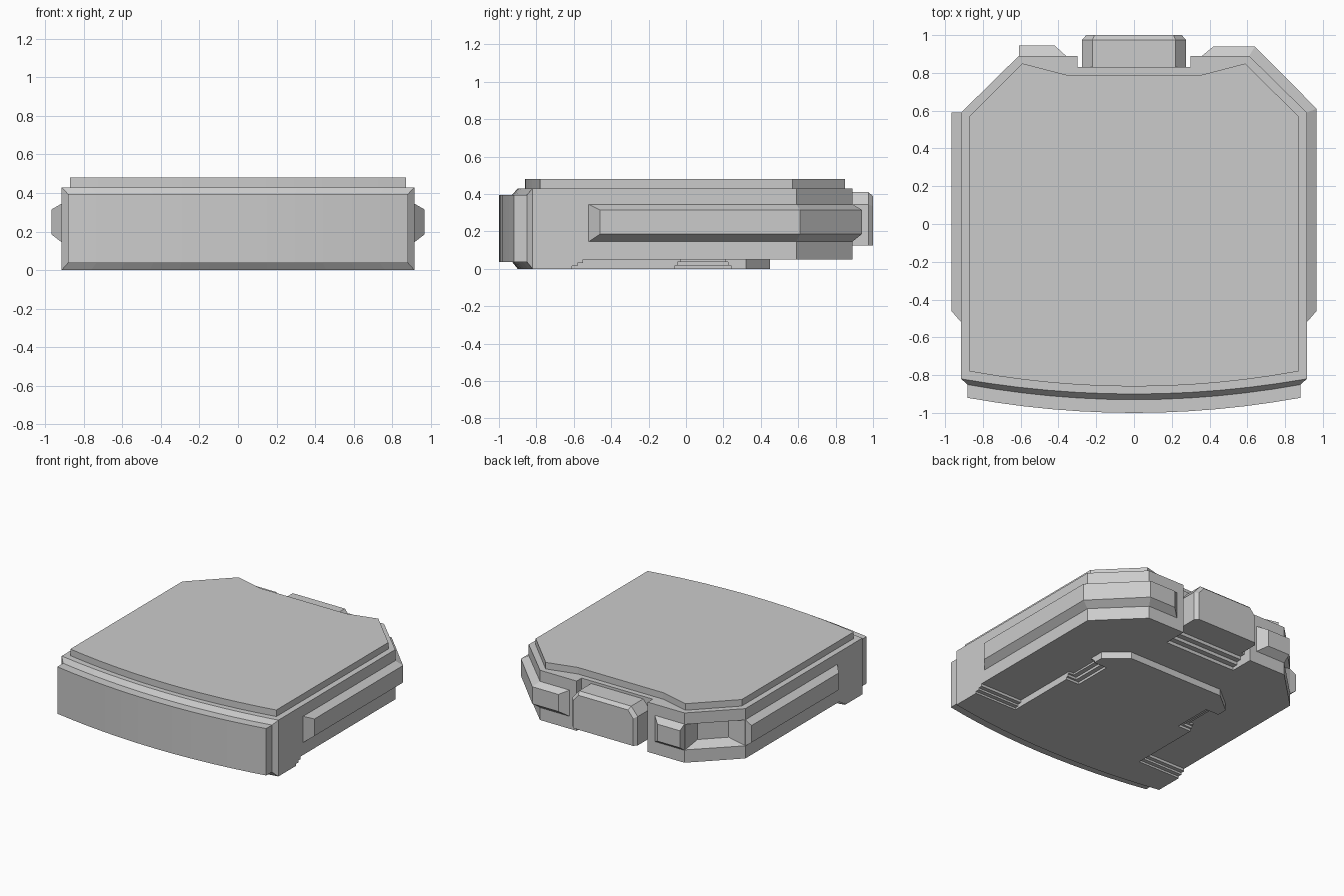
import bpy
import bmesh

cube = bpy.data.objects.get("Cube")
if cube:
    bpy.data.objects.remove(cube, do_unlink=True)

grey = bpy.data.materials.new("light_grey")
grey.use_nodes = True
colour = (0.6, 0.6, 0.6, 1)
grey.diffuse_color = colour
grey.node_tree.nodes["Principled BSDF"].inputs["Base Color"].default_value = colour


def loft(name, rings, strip_caps=False):
    """Skin a list of equal closed rings and cap both ends."""
    bm = bmesh.new()
    loops = [[bm.verts.new(p) for p in ring] for ring in rings]
    n = len(loops[0])
    for a, b in zip(loops, loops[1:]):
        for i in range(n):
            j = (i + 1) % n
            bm.faces.new((a[i], a[j], b[j], b[i]))
    for end in (loops[0], loops[-1]):
        if strip_caps:
            for i in range(n // 2 - 1):
                bm.faces.new((end[i], end[i + 1], end[n - 2 - i], end[n - 1 - i]))
        else:
            bm.faces.new(end)
    bmesh.ops.recalc_face_normals(bm, faces=bm.faces)
    mesh = bpy.data.meshes.new(name)
    bm.to_mesh(mesh)
    bm.free()
    mesh.materials.append(grey)
    obj = bpy.data.objects.new(name, mesh)
    bpy.context.scene.collection.objects.link(obj)
    return obj


def prism(name, outline, low, high):
    return loft(name, [[(x, y, z) for x, y in outline] for z in (low, high)])


STEPS = 12
SPAN = [2 * i / STEPS - 1 for i in range(STEPS + 1)]


def bow(t, edge, sag=0.08):
    return edge - sag * (1 - t * t)


def symmetric(right_half, front=None):
    """Mirror a half outline running front to back, with an optional bowed front."""
    left = [(-x, y) for x, y in reversed(right_half)]
    if front:
        w, edge = front
        arc = [(w * t, bow(t, edge)) for t in SPAN[1:-1]]
        return right_half + left + arc
    return right_half + left


# Main body: the rear notch gets deeper in steps towards the underside
def body_outline(notch):
    half = [(.915, -.82), (.915, .59), (.61, .89), (.30, .89), (.30, notch)]
    return symmetric(half, (.915, -.82))


body = prism("body", body_outline(.83), .125, .43)
for i in range(3):
    prism("body_underside_step", body_outline(.71 + .04 * i), .05 + .025 * i, .075 + .025 * i)

# Recess on the right rear corner
corner, along, inward = (-.7625, .74), (.707, .707), (.707, -.707)
rings = []
for half_length, low, high, depth in ((.214, .145, .345, -.01), (.212, .147, .343, 0), (.11, .185, .315, .075)):
    rings.append([(corner[0] + along[0] * s * half_length + inward[0] * depth,
                   corner[1] + along[1] * s * half_length + inward[1] * depth, z)
                  for s, z in ((-1, low), (1, low), (1, high), (-1, high))])
cutter = loft("recess_cutter", rings)
cutter.hide_render = True
cut = body.modifiers.new("recess", "BOOLEAN")
cut.operation = "DIFFERENCE"
cut.solver = "EXACT"
cut.object = cutter
bpy.context.view_layer.objects.active = body
bpy.ops.object.modifier_apply(modifier=cut.name)
bpy.data.objects.remove(cutter, do_unlink=True)

# Raised top plate
prism("top_plate", symmetric([(.87, -.78), (.87, .57), (.59, .85), (.36, .79)], (.87, -.78)), .43, .48)

# Bowed front panel with a bevelled frame
sections = [(.915, -.78, 0, .43), (.915, -.82, 0, .43), (.882, -.85, .037, .395), (.882, -.92, .037, .395)]
rings = []
for t in SPAN:
    lower = [(w * t, bow(t, edge), low) for w, edge, low, high in sections]
    upper = [(w * t, bow(t, edge), high) for w, edge, low, high in sections]
    rings.append(lower + upper[::-1])
loft("front_panel", rings, strip_caps=True)

# Stepped foot under the front
for low, high, back in ((0, .015, -.61), (.015, .03, -.58), (.03, .05, -.55)):
    prism("front_foot_step", symmetric([(.915, -.82), (.915, back)], (.915, -.82)), low, high)

# Bottom plate with stepped finger notches in its sides
for low, high, depth, trim in ((0, .018, .11, 0), (.018, .036, .075, .015), (.036, .05, .04, .03)):
    inner = .56 - depth
    a, b = -.06 + trim, .24 - trim
    prism("bottom_plate", symmetric([(.56, -.65), (.56, a), (inner, a), (inner, b), (.56, b),
                                     (.56, .32), (.40, .45)]), low, high)

# Rear latch block with chamfered top corners
def latch_ring(y, inset):
    half = [(.275 - inset, .125), (.275 - inset, .345 - inset / 2), (.22 - inset / 2, .41 - inset)]
    return [(x, y, z) for x, z in symmetric(half)]


loft("rear_latch", [latch_ring(.80, 0), latch_ring(.975, 0), latch_ring(1, .022)])


# Bevelled side rails
def rail(name, base, outer, inner):
    rings = []
    for b, o, i in zip(base, outer, inner):
        rings.append([(*i, .145), (*b, .145), (*o, .185), (*o, .315), (*b, .345), (*i, .345)])
    loft(name, rings, strip_caps=True)


rail("left_rail",
     [(.915, -.52), (.915, .59), (.61, .89), (.36, .89)],
     [(.967, -.46), (.967, .61), (.64, .94), (.42, .94)],
     [(.90, -.52), (.90, .58), (.60, .875), (.36, .875)])
rail("right_rail",
     [(-.915, -.52), (-.915, .59)], [(-.967, -.46), (-.967, .59)], [(-.90, -.52), (-.90, .59)])
rail("right_rear_rail",
     [(-.61, .89), (-.36, .89)], [(-.61, .945), (-.42, .945)], [(-.61, .875), (-.36, .875)])
